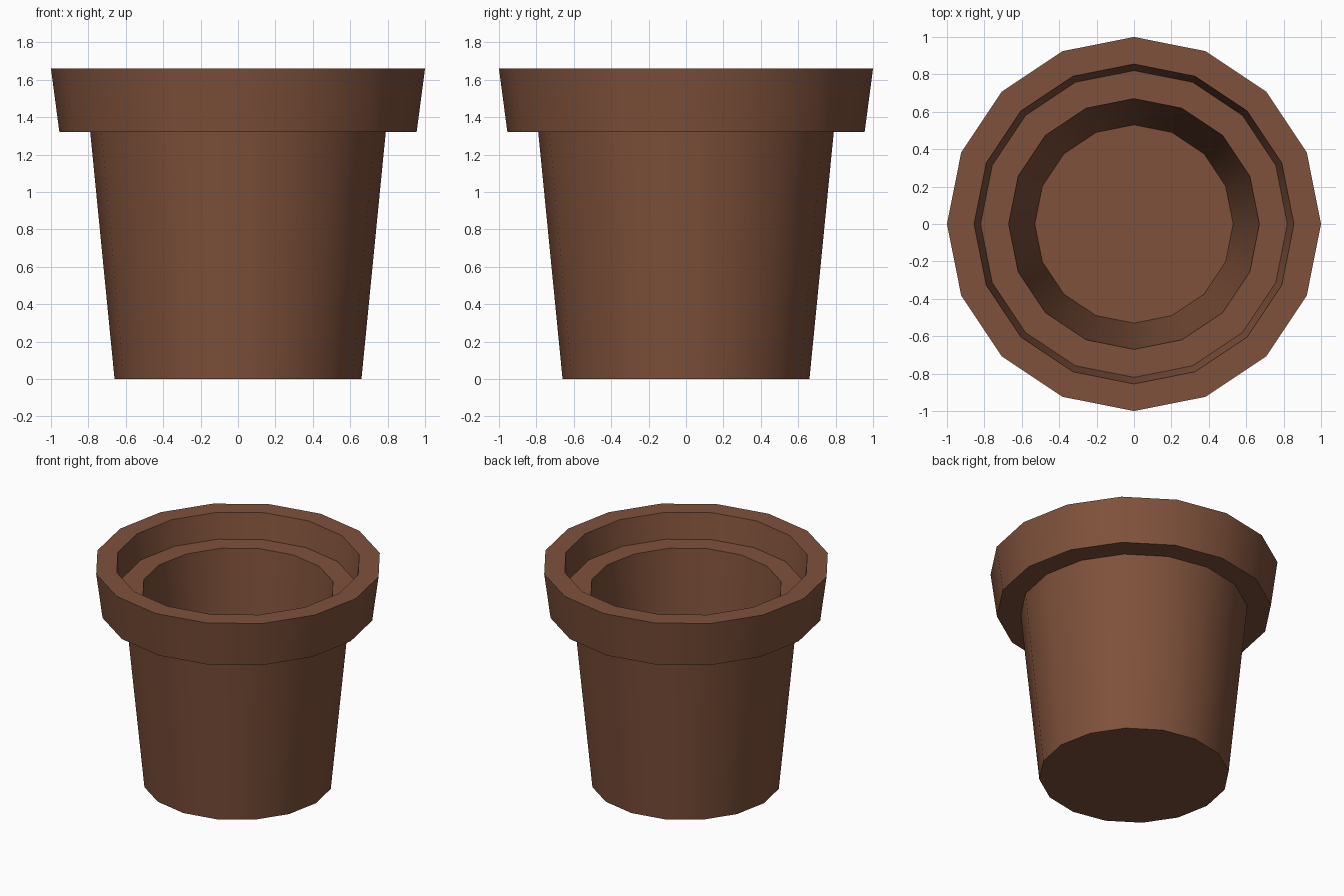
import bpy, bmesh, math

if "Cube" in bpy.data.objects:
    bpy.data.objects.remove(bpy.data.objects["Cube"])

SIDES = 16

# Pot profile (radius, height): outside bottom, up over the rim, down to the inner floor
profile = [(0.66, 0.0), (0.79, 1.32), (0.955, 1.32), (1.0, 1.66),
           (0.855, 1.66), (0.82, 1.47), (0.67, 1.47), (0.53, 0.09)]

bm = bmesh.new()
rings = []
for r, z in profile:
    rings.append([bm.verts.new((r * math.cos(2 * math.pi * i / SIDES),
                                r * math.sin(2 * math.pi * i / SIDES), z))
                  for i in range(SIDES)])

# Walls, rim and inner ledge
for a, b in zip(rings, rings[1:]):
    for i in range(SIDES):
        j = (i + 1) % SIDES
        bm.faces.new((a[i], a[j], b[j], b[i]))

# Underside and inner floor
bm.faces.new(rings[0][::-1])
bm.faces.new(rings[-1])
bmesh.ops.recalc_face_normals(bm, faces=bm.faces[:])

mesh = bpy.data.meshes.new("flower_pot")
bm.to_mesh(mesh)
bm.free()
pot = bpy.data.objects.new("flower_pot", mesh)
bpy.context.collection.objects.link(pot)

# Terracotta colour
mat = bpy.data.materials.new("terracotta")
mat.diffuse_color = (0.21, 0.082, 0.043, 1.0)
mat.use_nodes = True
mat.node_tree.nodes["Principled BSDF"].inputs["Base Color"].default_value = mat.diffuse_color
mesh.materials.append(mat)

# Smooth round walls, sharp rim edges
bpy.context.view_layer.objects.active = pot
pot.select_set(True)
bpy.ops.object.shade_smooth_by_angle(angle=math.radians(35))
